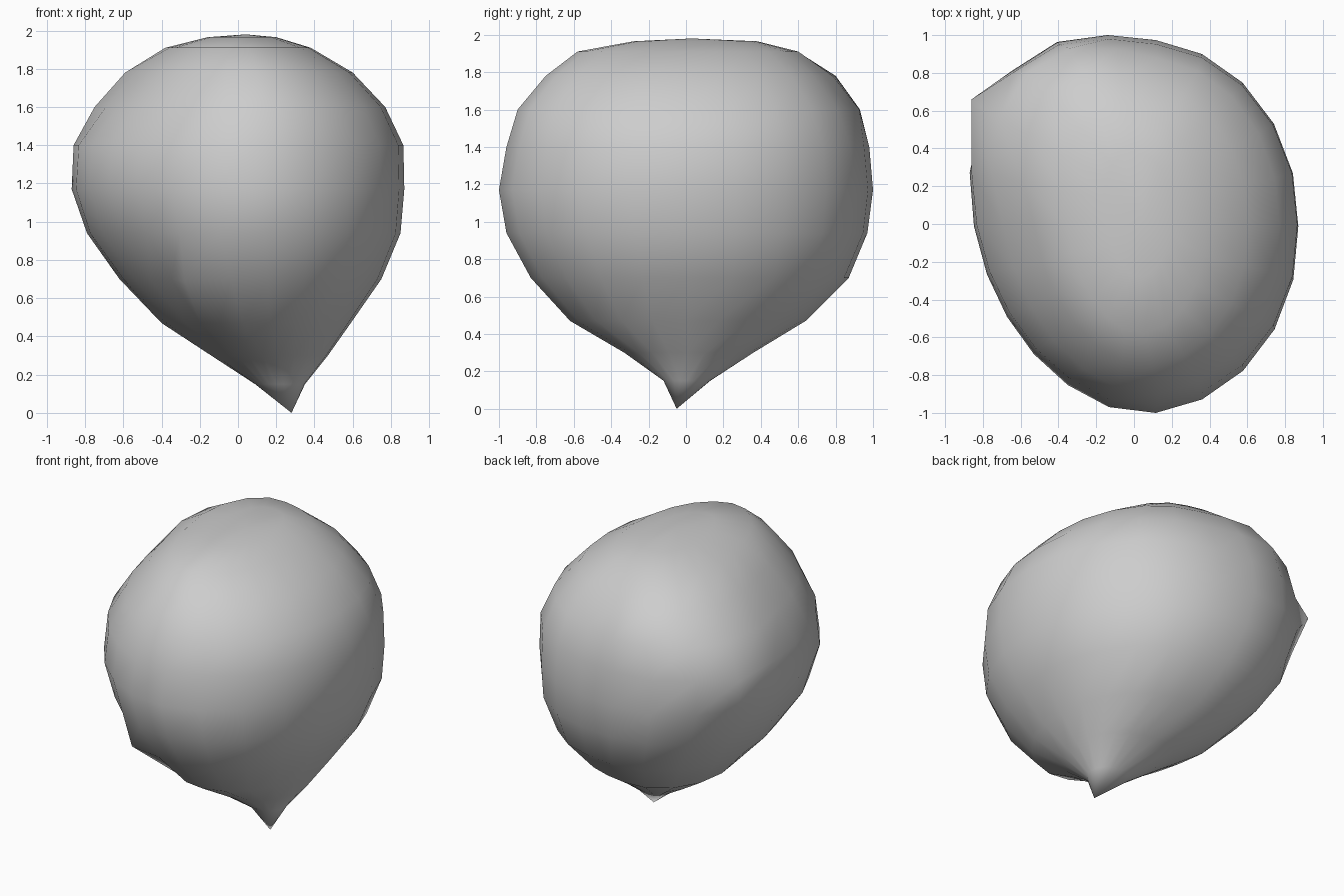
import bpy
import bmesh
import math
from mathutils import Vector

default_cube = bpy.data.objects.get("Cube")
if default_cube:
    bpy.data.objects.remove(default_cube, do_unlink=True)

# Plain grey surface
grey = bpy.data.materials.new("plain_grey")
grey.use_nodes = True
grey.diffuse_color = (0.61, 0.61, 0.61, 1)
principled = next(n for n in grey.node_tree.nodes if n.type == "BSDF_PRINCIPLED")
principled.inputs["Base Color"].default_value = grey.diffuse_color

SEGMENTS = 22

# Levels of the body: height, reach to -x, +x, -y and +y, swell of the -x +y corner
LEVELS = [
    (.15, .09, .35, -.12, .13, .1),
    (.30, -.14, .47, -.33, .36, .2),
    (.47, -.40, .59, -.62, .64, .16),
    (.70, -.62, .75, -.83, .87, .12),
    (.94, -.79, .85, -.96, .97, .1),
    (1.17, -.87, .87, -1, 1, .11),
    (1.40, -.86, .865, -.96, .98, .12),
    (1.60, -.75, .77, -.90, .93, .21),
    (1.78, -.59, .60, -.75, .80, .25),
    (1.91, -.38, .38, -.58, .60, .18),
    (1.965, -.16, .20, -.28, .38, .1),
]


def skewed_outline(count, swell):
    """Oval with its own fullness in each quarter, scaled to fill a unit square."""
    corners = (.015, swell, -.09, .02)
    points = []
    for i in range(count):
        angle = math.tau * i / count
        fullness = corners[int(4 * i / count)] * abs(math.sin(2 * angle))
        side_dip = .05 * max(0, -math.cos(angle)) ** 4
        radius = 1 + fullness - side_dip
        points.append((radius * math.cos(angle), radius * math.sin(angle)))
    xs, ys = zip(*points)

    def unit(value, values):
        return (value - min(values)) / (max(values) - min(values))

    return [(unit(x, xs), unit(y, ys)) for x, y in points]


def mix(low, high, factor):
    return low + (high - low) * factor


def close_end(bm, ring, apex, flip):
    tip = bm.verts.new(apex)
    for i, vert in enumerate(ring):
        after = ring[(i + 1) % len(ring)]
        bm.faces.new((after, vert, tip) if flip else (vert, after, tip))


def pull_peak(bm, target):
    """Draw the closest point of the surface out into a small peak."""
    target = Vector(target)
    nearest = min(bm.verts, key=lambda v: (v.co - target).length)
    nearest.co = target


# Body: rings lofted between the bottom tip and the crown
bm = bmesh.new()
rings = [
    [bm.verts.new((mix(left, right, u), mix(front, back, v), z))
     for u, v in skewed_outline(SEGMENTS, swell)]
    for z, left, right, front, back, swell in LEVELS
]
for lower, upper in zip(rings, rings[1:]):
    for i in range(SEGMENTS):
        j = (i + 1) % SEGMENTS
        bm.faces.new((lower[i], lower[j], upper[j], upper[i]))
close_end(bm, rings[0], (.28, -.05, 0), True)
close_end(bm, rings[-1], (.04, .03, 1.98), False)

# Small peaks on the back corner and the lower front
pull_peak(bm, (-.86, .66, 1.4))
pull_peak(bm, (-.28, -.75, .69))
bmesh.ops.recalc_face_normals(bm, faces=bm.faces)

mesh = bpy.data.meshes.new("rounded_body")
bm.to_mesh(mesh)
bm.free()
mesh.materials.append(grey)
body = bpy.data.objects.new("rounded_body", mesh)
bpy.context.collection.objects.link(body)

# Smooth surface with crisp creases at the peaks
bpy.ops.object.select_all(action="DESELECT")
body.select_set(True)
bpy.context.view_layer.objects.active = body
bpy.ops.object.shade_smooth_by_angle(angle=math.radians(40))
